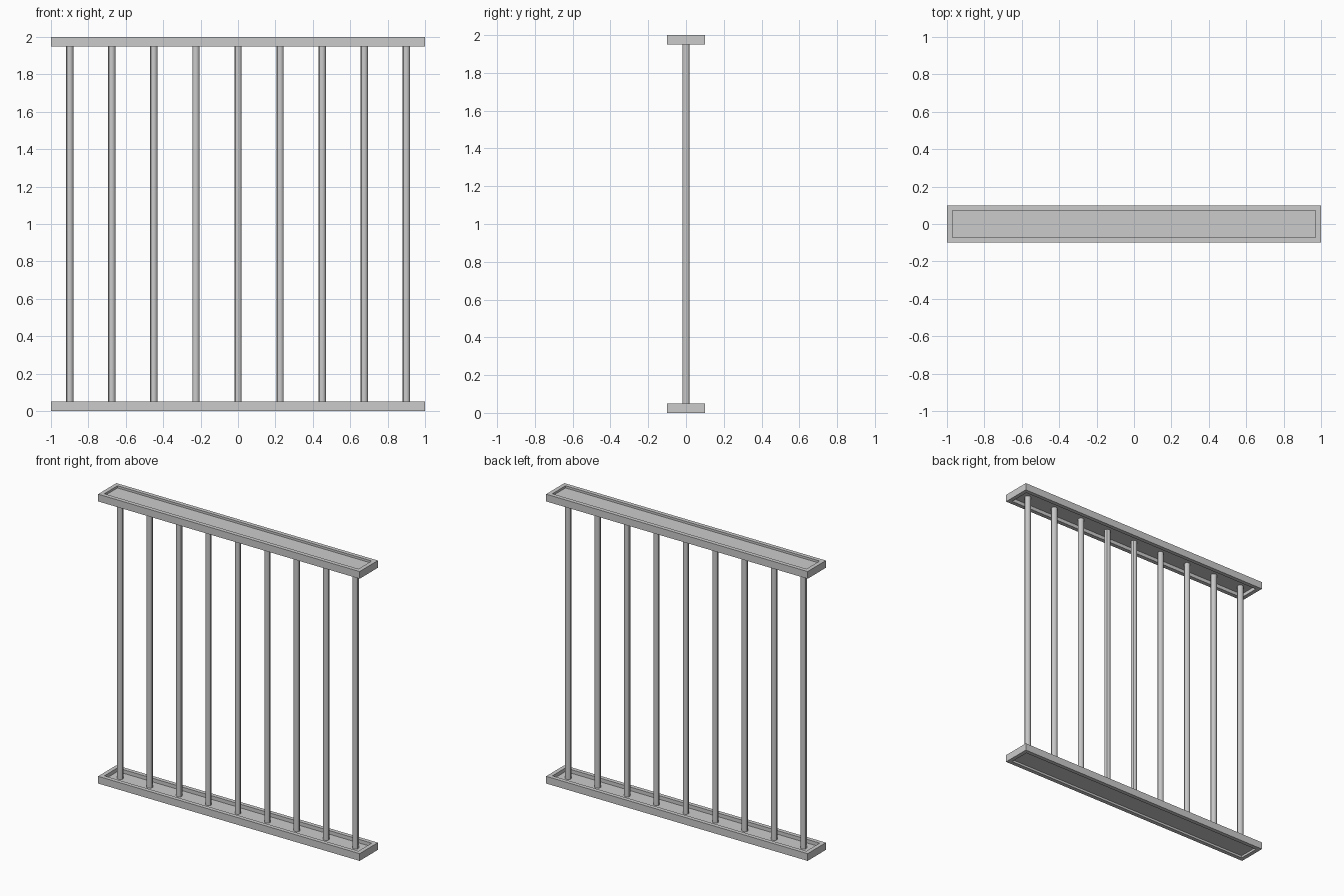
import bpy, bmesh
from math import pi

if "Cube" in bpy.data.objects:
    bpy.data.objects.remove(bpy.data.objects["Cube"])

L, W, H = 1.0, 0.10, 0.05      # rail half length, half width, height
RIM = 0.04                     # rim width around the trays
OUTER, INNER = 0.015, 0.025    # tray depths on outside and rod side


def obj_from(name, bm):
    mesh = bpy.data.meshes.new(name)
    bm.to_mesh(mesh)
    bm.free()
    obj = bpy.data.objects.new(name, mesh)
    bpy.context.collection.objects.link(obj)
    return obj


# Rail with a recessed tray in both its top and bottom face
def rail(name, z, up_depth, down_depth):
    bm = bmesh.new()
    bmesh.ops.create_cube(bm, size=1)
    for v in bm.verts:
        v.co.x *= 2 * L
        v.co.y *= 2 * W
        v.co.z = z + (v.co.z + 0.5) * H
    bm.normal_update()
    caps = [f for f in bm.faces if abs(f.normal.z) > 0.9]
    for f in caps:
        up = f.normal.z > 0
        bmesh.ops.inset_individual(bm, faces=[f], thickness=RIM)
        bottom = bmesh.ops.extrude_discrete_faces(bm, faces=[f])["faces"][0]
        for v in bottom.verts:
            v.co.z += -up_depth if up else down_depth
    bmesh.ops.recalc_face_normals(bm, faces=bm.faces)
    return obj_from(name, bm)


rail("bottom_rail", 0, INNER, OUTER)
rail("top_rail", 2 - H, OUTER, INNER)

# Nine upright bars running between the tray floors
z0, z1 = OUTER + 0.005, 2 - OUTER - 0.005
for i in range(9):
    bpy.ops.mesh.primitive_cylinder_add(
        vertices=12, radius=0.02, depth=z1 - z0,
        location=(-0.9 + 0.225 * i, 0, (z0 + z1) / 2), rotation=(0, 0, pi / 12))
    bar = bpy.context.object
    bar.name = f"upright_bar_{i + 1}"
    bpy.ops.object.shade_smooth_by_angle()
